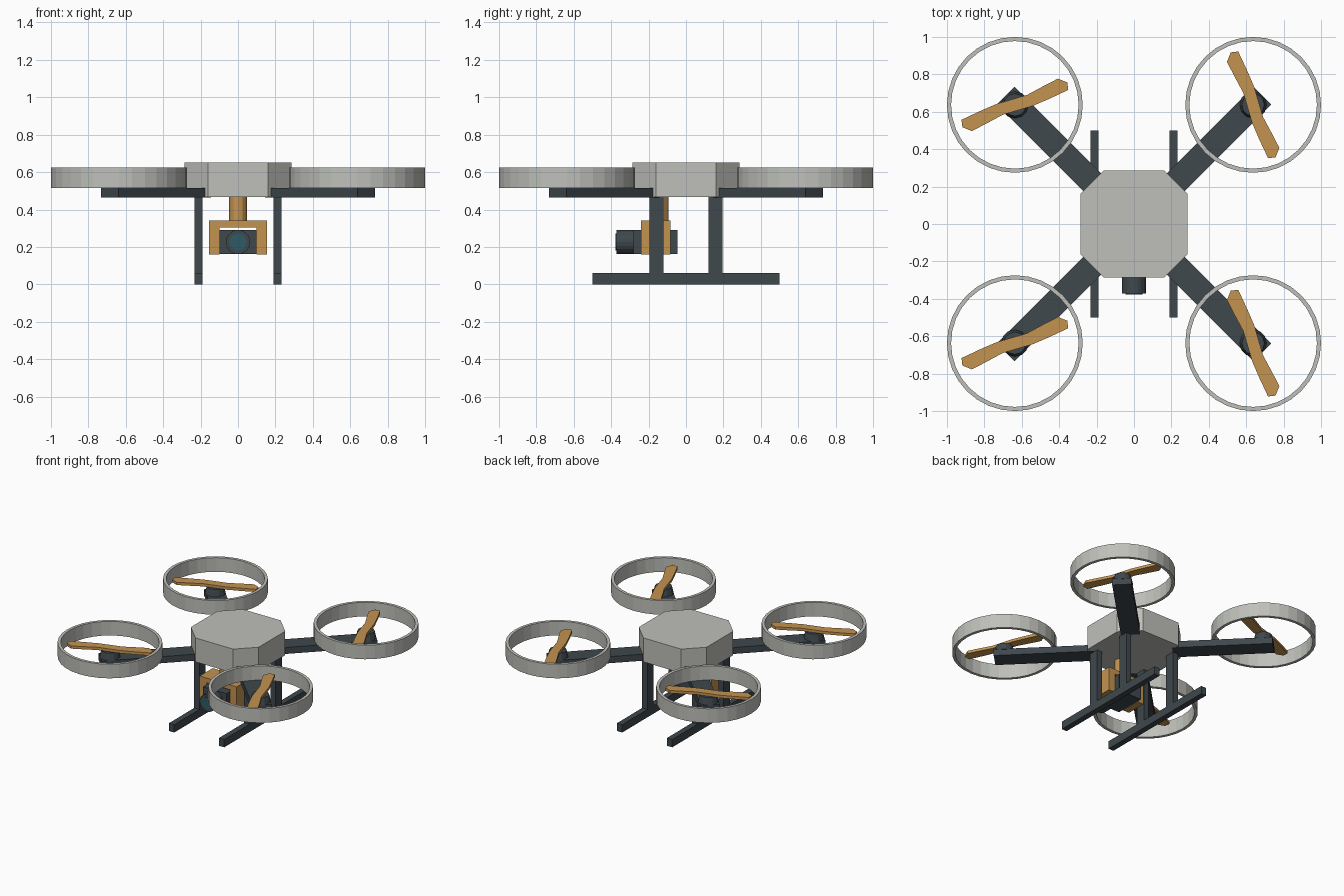
import bpy, bmesh
from math import sin, cos, pi, radians
from mathutils import Matrix, Vector

if "Cube" in bpy.data.objects:
    bpy.data.objects.remove(bpy.data.objects["Cube"])


def material(name, rgb):
    m = bpy.data.materials.new(name)
    m.diffuse_color = (*rgb, 1)
    m.use_nodes = True
    m.node_tree.nodes["Principled BSDF"].inputs["Base Color"].default_value = m.diffuse_color
    return m


SHELL = material("shell_grey", (0.52, 0.53, 0.49))
DARK = material("dark_slate", (0.05, 0.065, 0.075))
AMBER = material("amber", (0.55, 0.29, 0.08))
GLASS = material("lens_teal", (0.03, 0.10, 0.13))


def finish(name, bm, mat, matrix=Matrix()):
    bmesh.ops.recalc_face_normals(bm, faces=bm.faces)
    me = bpy.data.meshes.new(name)
    bm.to_mesh(me)
    bm.free()
    me.materials.append(mat)
    ob = bpy.data.objects.new(name, me)
    ob.matrix_world = matrix
    bpy.context.collection.objects.link(ob)
    return ob


def box(name, lo, hi, mat, matrix=Matrix()):
    lo, hi = Vector(lo), Vector(hi)
    bm = bmesh.new()
    bmesh.ops.create_cube(bm, size=1)
    for v in bm.verts:
        v.co = (lo + hi) / 2 + v.co * (hi - lo)
    return finish(name, bm, mat, matrix)


def prism(name, pts, z0, z1, mat, matrix=Matrix()):
    bm = bmesh.new()
    face = bm.faces.new([bm.verts.new((x, y, z0)) for x, y in pts])
    ext = bmesh.ops.extrude_face_region(bm, geom=[face])["geom"]
    for v in ext:
        if isinstance(v, bmesh.types.BMVert):
            v.co.z = z1
    if not any(f.normal.z and all(abs(v.co.z - z0) < 1e-6 for v in f.verts) for f in bm.faces):
        bm.faces.new([v for v in bm.verts if abs(v.co.z - z0) < 1e-6])
    return finish(name, bm, mat, matrix)


def cylinder(name, r1, r2, z0, z1, sides, mat, matrix=Matrix()):
    bm = bmesh.new()
    bmesh.ops.create_cone(bm, cap_ends=True, segments=sides, radius1=r1, radius2=r2,
                          depth=z1 - z0, matrix=Matrix.Translation((0, 0, (z0 + z1) / 2)))
    return finish(name, bm, mat, matrix)


def ring(name, ro, ri, z0, z1, n, mat, matrix=Matrix()):
    bm = bmesh.new()
    loops = [[bm.verts.new((r * cos(2 * pi * i / n), r * sin(2 * pi * i / n), z)) for i in range(n)]
             for r, z in ((ro, z0), (ro, z1), (ri, z1), (ri, z0))]
    for a, b in zip(loops, loops[1:] + loops[:1]):
        for i in range(n):
            j = (i + 1) % n
            bm.faces.new((a[i], a[j], b[j], b[i]))
    return finish(name, bm, mat, matrix)


# Central body: square with chamfered corners
A, B = 0.287, 0.16
prism("body", [(A, -B), (A, B), (B, A), (-B, A), (-A, B), (-A, -B), (-B, -A), (B, -A)],
      0.467, 0.65, SHELL)

# Rotor units: arm, motor, propeller and guard ring at each corner
C = 0.637
half_blade = [(0.085, -0.042), (0.18, -0.041), (0.294, -0.036), (0.305, 0.003),
              (0.266, 0.041), (0.18, 0.034), (0.08, 0.024)]
blade = half_blade + [(-x, -y) for x, y in half_blade]
for sx, side in ((-1, "left"), (1, "right")):
    for sy, end in ((-1, "front"), (1, "back")):
        tag = f"{end}_{side}"
        angle = radians({(1, 1): 45, (-1, 1): 135, (-1, -1): 225, (1, -1): 315}[sx, sy])
        box(f"arm_{tag}", (0.27, -0.067, 0.465), (0.97, 0.067, 0.515), DARK,
            Matrix.Rotation(angle, 4, 'Z'))
        at = Matrix.Translation((sx * C, sy * C, 0))
        cylinder(f"motor_{tag}", 0.073, 0.06, 0.51, 0.567, 12, DARK, at)
        turn = radians(22.6 if sx < 0 else -67.4)
        prism(f"propeller_{tag}", blade, 0.566, 0.587, AMBER,
              at @ Matrix.Rotation(turn, 4, 'Z'))
        ring(f"guard_ring_{tag}", 0.363, 0.341, 0.516, 0.624, 32, SHELL, at)

# Landing gear: one runner and two legs per side
for sx, side in ((-1, "left"), (1, "right")):
    x0, x1 = sx * 0.2115 - 0.022, sx * 0.2115 + 0.022
    box(f"runner_{side}", (x0, -0.5, 0), (x1, 0.5, 0.06), DARK)
    for sy, end in ((-1, "front"), (1, "back")):
        y = sy * 0.158
        box(f"leg_{end}_{side}", (x0, y - 0.038, 0.055), (x1, y + 0.038, 0.47), DARK)

# Camera mount: stem and upside-down U yoke
cylinder("mount_stem", 0.047, 0.047, 0.335, 0.47, 12, AMBER, Matrix.Translation((0, -0.14, 0)))
yoke = [(-0.156, 0.16), (-0.1, 0.16), (-0.1, 0.305), (0.1, 0.305), (0.1, 0.16),
        (0.156, 0.16), (0.156, 0.342), (-0.156, 0.342)]
prism("mount_yoke", yoke, 0.083, 0.24, AMBER, Matrix.Rotation(pi / 2, 4, 'X'))

# Camera: body, lens barrel, glass
box("camera_body", (-0.099, -0.28, 0.161), (0.099, -0.045, 0.29), DARK)
forward = Matrix.Translation((0, 0, 0.226)) @ Matrix.Rotation(pi / 2, 4, 'X')
cylinder("lens_barrel", 0.065, 0.065, 0.27, 0.372, 20, DARK, forward)
cylinder("lens_glass", 0.045, 0.045, 0.36, 0.376, 20, GLASS, forward)
